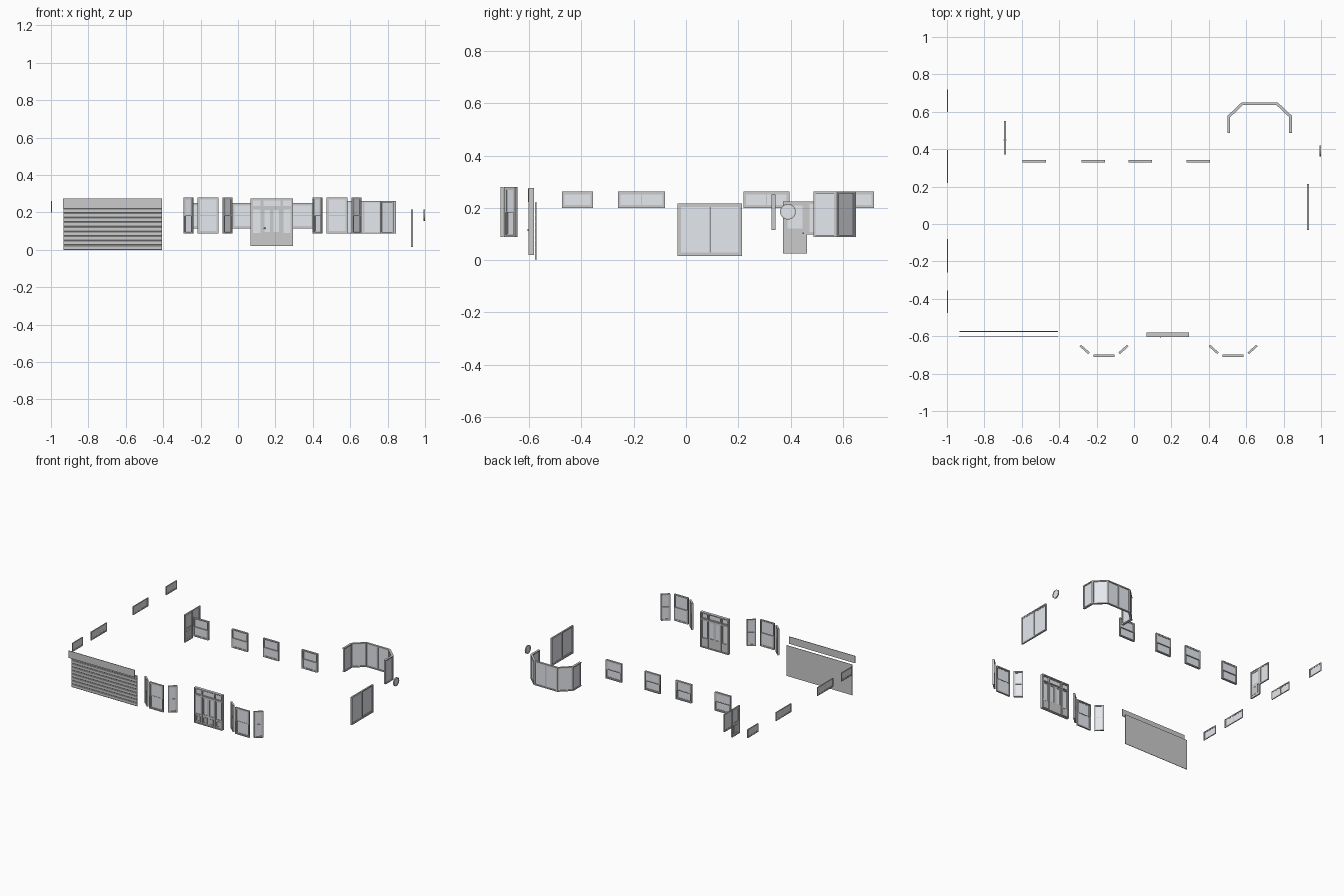
import bpy, bmesh, math
from mathutils import Vector, Matrix

if "Cube" in bpy.data.objects:
    bpy.data.objects.remove(bpy.data.objects["Cube"])

glass_mat = bpy.data.materials.new("glass")
glass_mat.diffuse_color = (0.78, 0.81, 0.86, 1)
glass_mat.use_nodes = True
glass_mat.node_tree.nodes["Principled BSDF"].inputs["Base Color"].default_value = glass_mat.diffuse_color


def finish(name, bm, mat=None):
    bmesh.ops.recalc_face_normals(bm, faces=bm.faces)
    me = bpy.data.meshes.new(name)
    bm.to_mesh(me)
    bm.free()
    ob = bpy.data.objects.new(name, me)
    bpy.context.collection.objects.link(ob)
    if mat:
        me.materials.append(mat)
    return ob


class Wall:
    """Local frame of an opening: u runs from p0 to p1, d points outward, z is up."""
    def __init__(self, p0, p1):
        a, b = Vector((*p0, 0)), Vector((*p1, 0))
        u = (b - a).normalized()
        n = Vector((u.y, -u.x, 0))
        self.len = (b - a).length
        self.m = Matrix.Translation(a) @ Matrix((u, n, (0, 0, 1))).transposed().to_4x4()
        self.frame, self.glass = bmesh.new(), bmesh.new()

    def box(self, u0, u1, z0, z1, d0, d1, bm=None):
        loc = Matrix.Translation(((u0 + u1) / 2, (d0 + d1) / 2, (z0 + z1) / 2))
        size = Matrix.Diagonal((u1 - u0, d1 - d0, z1 - z0, 1))
        bmesh.ops.create_cube(bm or self.frame, size=1, matrix=self.m @ loc @ size)

    def ring(self, u0, u1, z0, z1, w, d0, d1):
        self.box(u0, u0 + w, z0, z1, d0, d1)
        self.box(u1 - w, u1, z0, z1, d0, d1)
        self.box(u0 + w, u1 - w, z0, z0 + w, d0, d1)
        self.box(u0 + w, u1 - w, z1 - w, z1, d0, d1)

    def sash(self, u0, u1, z0, z1, w, d0, d1):
        self.ring(u0, u1, z0, z1, w, d0, d1)
        m, t = (d0 + d1) / 2, (d1 - d0) * 0.12
        self.box(u0 + w, u1 - w, z0 + w, z1 - w, m - t, m + t, self.glass)

    def done(self, name):
        finish(name + "_frame", self.frame)
        finish(name + "_glass", self.glass, glass_mat)


def window(name, p0, p1, z0, z1, t, w, style):
    """style: plain, slide (two side-by-side sashes) or hung (two stacked sashes)."""
    o, L, h = Wall(p0, p1), 0, t / 2
    L = o.len
    o.ring(0, L, z0, z1, w, -h, h)
    a, b, c, d = w, L - w, z0 + w, z1 - w
    s = w * 0.7
    if style == "plain":
        o.sash(a, b, c, d, s, -h * .6, h * .6)
    elif style == "slide":
        m = (a + b) / 2
        o.sash(a, m + s / 2, c, d, s, 0, h * .8)
        o.sash(m - s / 2, b, c, d, s, -h * .8, 0)
    else:
        m = (c + d) / 2
        o.sash(a, b, m - s / 2, d, s, 0, h * .8)
        o.sash(a, b, c, m + s / 2, s, -h * .8, 0)
    o.done(name)


# left wall: high narrow windows
for i, (a, b, st) in enumerate([(.72, .60, "plain"), (.395, .22, "slide"),
                                (-.08, -.26, "slide"), (-.355, -.475, "plain")]):
    window(f"left_window_{i}", (-.997, a), (-.997, b), .20, .262, .006, .006, st)

# back wall windows
for i, x in enumerate([-.595, -.28, -.03, .28]):
    window(f"back_window_{i}", (x + .125, .335), (x, .335), .115, .25, .014, .007, "hung")

# front bays: two angled sides and a centre window each
for i, x in enumerate([-.16, .53]):
    window(f"bay_{i}_left", (x - .127, -.65), (x - .081, -.691), .088, .28, .012, .007, "hung")
    window(f"bay_{i}_centre", (x - .056, -.704), (x + .056, -.704), .088, .28, .012, .007, "hung")
    window(f"bay_{i}_right", (x + .081, -.691), (x + .127, -.65), .088, .28, .012, .007, "hung")

# right wall patio slider
window("patio_door", (.931, -.032), (.931, .214), .015, .216, .011, .008, "slide")


# strip of constant thickness along a path, mitred at the bends
def band(bm, pts, z0, z1, t):
    v = [Vector(p) for p in pts]
    rows = []
    for i, p in enumerate(v):
        e1 = (v[i] - v[i - 1]).normalized() if i else (v[1] - v[0]).normalized()
        e2 = (v[i + 1] - v[i]).normalized() if i < len(v) - 1 else e1
        n1, n2 = Vector((e1.y, -e1.x)), Vector((e2.y, -e2.x))
        n = (n1 + n2) / (1 + n1.dot(n2)) * t / 2
        a, b = p + n, p - n
        rows.append([bm.verts.new((q.x, q.y, z)) for q, z in
                     ((a, z0), (b, z0), (b, z1), (a, z1))])
    for r, s in zip(rows, rows[1:]):
        for k in range(4):
            bm.faces.new((r[k], r[k - 1], s[k - 1], s[k]))
    bm.faces.new(rows[0])
    bm.faces.new(rows[-1][::-1])


# rear bay: continuous rails, posts at the bends, glass ribbon
half = [(.165, .487), (.165, .575), (.093, .643)]
path = [(.672 + x, y) for x, y in half] + [(.672 - x, y) for x, y in half[::-1]]
bm, gl = bmesh.new(), bmesh.new()
band(bm, path, .088, .096, .015)
band(bm, path, .254, .262, .015)
band(gl, path, .096, .254, .003)
for i, p in enumerate(path):
    p = Vector(p)
    near = []
    if i:
        near.append(p + (Vector(path[i - 1]) - p).normalized() * .008)
    near.append(p)
    if i < 5:
        near.append(p + (Vector(path[i + 1]) - p).normalized() * .008)
    band(bm, near, .096, .254, .013)
mid = [Vector(path[2]).lerp(Vector(path[3]), k) for k in (.47, .53)]
band(bm, mid, .096, .254, .012)
finish("rear_bay_frame", bm)
finish("rear_bay_glass", gl, glass_mat)

# round window on the right wall
rot = Matrix.Translation((.996, .39, .185)) @ Matrix.Rotation(math.pi / 2, 4, 'Y')
bm = bmesh.new()
loops = [[bm.verts.new(rot @ Vector((r * math.cos(a), r * math.sin(a), z)))
          for a in [2 * math.pi * k / 32 for k in range(32)]]
         for r, z in ((.030, -.004), (.030, .004), (.025, .004), (.025, -.004))]
for j in range(4):
    for k in range(32):
        n = (k + 1) % 32
        m = (j + 1) % 4
        bm.faces.new((loops[j][k], loops[j][n], loops[m][n], loops[m][k]))
finish("round_window_frame", bm)
bm = bmesh.new()
bmesh.ops.create_cone(bm, cap_ends=True, segments=32, radius1=.0255, radius2=.0255,
                      depth=.003, matrix=rot)
finish("round_window_glass", bm, glass_mat)

# side entry: door with a half light, and a window beside it
o = Wall((-.69, .372), (-.69, .462))
o.ring(0, .09, .025, .225, .006, -.005, .005)
o.box(.006, .084, .031, .11, -.003, .003)
o.sash(.006, .084, .11, .219, .011, -.003, .003)
o.ring(.018, .072, .043, .10, .004, -.0045, .0045)
o.box(.074, .079, .10, .106, -.009, .009)
o.done("side_door")
window("side_window", (-.69, .462), (-.69, .55), .097, .225, .009, .006, "plain")

# garage: slatted door and header board
slats, top, bottom = 9, .222, 0
step = (top - bottom) / slats
prof = [(-.5725, bottom)]
for i in range(slats):
    z = bottom + i * step
    prof += [(-.5755, z), (-.578, z + .003), (-.578, z + step - .003), (-.5755, z + step)]
prof.append((-.5725, top))
clean = [p for i, p in enumerate(prof) if i == 0 or (Vector(p) - Vector(prof[i - 1])).length > 1e-6]
bm = bmesh.new()
f = bm.faces.new([bm.verts.new((-.933, y, z)) for y, z in clean])
ex = bmesh.ops.extrude_face_region(bm, geom=[f])
bmesh.ops.translate(bm, vec=(.527, 0, 0), verts=[v for v in ex["geom"] if isinstance(v, bmesh.types.BMVert)])
finish("garage_door", bm)
o = Wall((-.935, -.603), (-.405, -.603))
o.box(0, o.len, .222, .274, -.002, .002)
finish("garage_header", o.frame)

# front entrance: sidelights, transom and panelled door
o = Wall((.068, -.593), (.294, -.593))
W = o.len
o.ring(0, W, .02, .275, .007, -.012, .010)
o.box(.007, W - .007, .222, .230, -.012, .010)
for u in (.057, W - .064):
    o.box(u, u + .007, .027, .222, -.012, .010)
    o.box(u, u + .007, .230, .268, -.012, .010)
for a, b in ((.007, .057), (.064, W - .064), (W - .057, W - .007)):
    o.sash(a, b, .230, .268, .004, -.006, .006)
for a, b in ((.007, .057), (W - .057, W - .007)):
    o.sash(a, b, .083, .222, .006, -.006, .006)
    o.box(a, b, .027, .083, -.005, .004)
    o.ring(a + .008, b - .008, .036, .075, .004, .004, .007)
a, b, c = .064, W / 2, W - .064
o.box(a, c, .027, .085, -.006, .004)
for p, q in ((a, b), (b, c)):
    o.sash(p, q, .085, .222, .010, -.006, .004)
    o.ring(p + .009, q - .009, .036, .077, .004, .004, .007)
o.done("front_door")
bm = bmesh.new()
bmesh.ops.create_uvsphere(bm, u_segments=16, v_segments=8, radius=.005,
                          matrix=Matrix.Translation((.142, -.602, .115)))
for f in bm.faces:
    f.smooth = True
finish("front_door_knob", bm)
